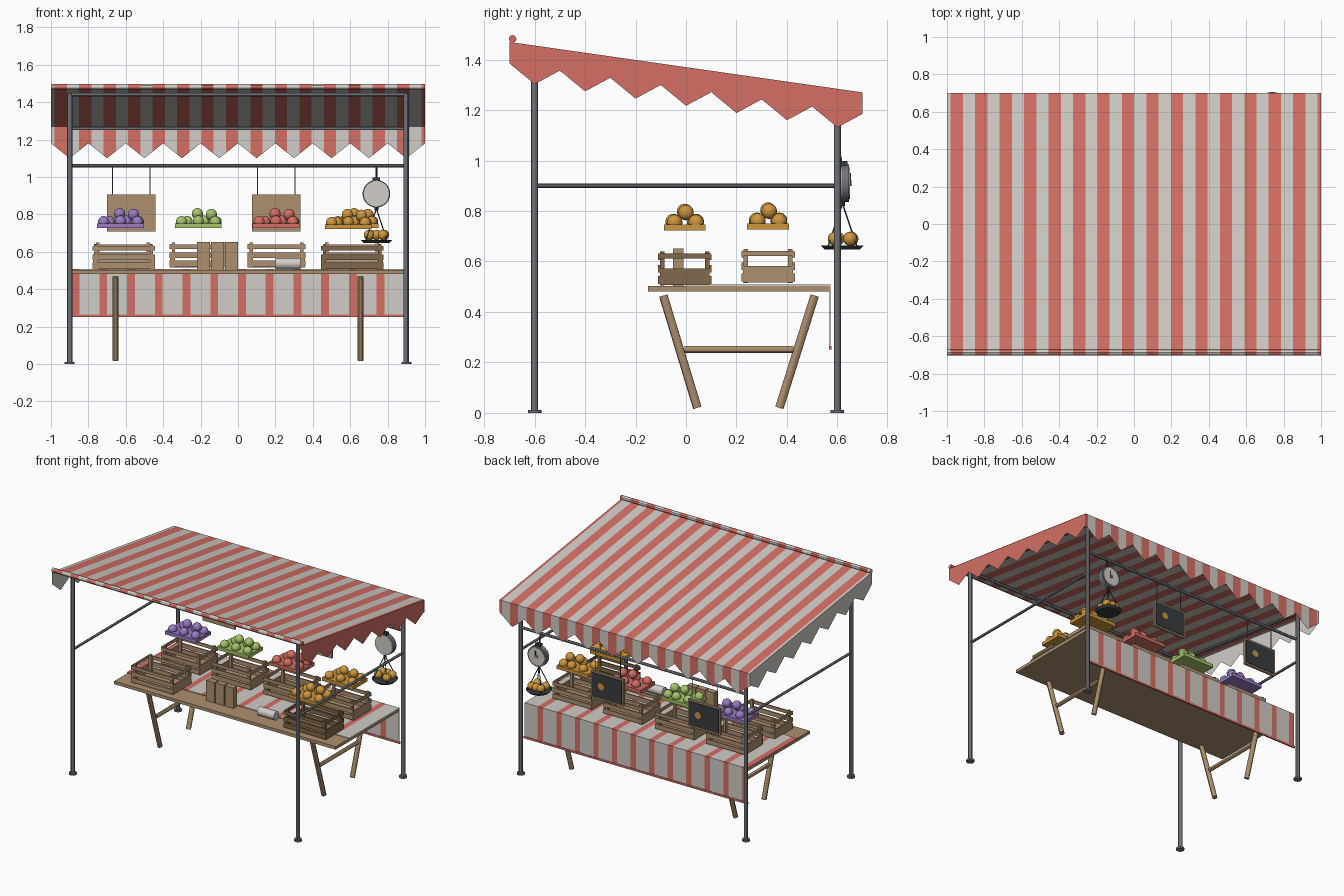
import bpy, bmesh, math
from mathutils import Vector, Matrix

if "Cube" in bpy.data.objects:
    bpy.data.objects.remove(bpy.data.objects["Cube"])

COL = {"red": (.66, .16, .13), "white": (.64, .61, .57), "wood": (.42, .28, .16),
       "dark_wood": (.22, .14, .07), "metal": (.16, .17, .19), "orange": (.62, .31, .05),
       "green": (.38, .56, .15), "purple": (.32, .2, .55), "slate": (.04, .045, .05)}
MATS = {}
for n, c in COL.items():
    MATS[n] = bpy.data.materials.new(n)
    MATS[n].diffuse_color = (*c, 1)


class Part:
    """Collects primitives into one named object."""
    def __init__(self, name, *mats, smooth=False):
        self.name, self.mats, self.smooth = name, list(mats), smooth
        self.bm = bmesh.new()

    def paint(self, verts, mat):
        for f in {f for v in verts for f in v.link_faces}:
            f.material_index = mat
            f.smooth = self.smooth

    def box(self, c, s, mat=0):
        m = Matrix.Translation(c) @ Matrix.Diagonal((*s, 1))
        self.paint(bmesh.ops.create_cube(self.bm, size=1, matrix=m)["verts"], mat)

    def rod(self, a, b, r, mat=0, n=12, r2=None):
        a, b = Vector(a), Vector(b)
        q = (b - a).to_track_quat('Z', 'Y').to_matrix().to_4x4()
        m = Matrix.Translation((a + b) / 2) @ q
        self.paint(bmesh.ops.create_cone(self.bm, cap_ends=True, segments=n, radius1=r,
                   radius2=r if r2 is None else r2, depth=(b - a).length, matrix=m)["verts"], mat)

    def ball(self, c, r, mat=0):
        self.paint(bmesh.ops.create_uvsphere(self.bm, u_segments=14, v_segments=9, radius=r,
                   matrix=Matrix.Translation(c))["verts"], mat)

    def quad(self, pts, mat=0):
        f = self.bm.faces.new([self.bm.verts.new(p) for p in pts])
        f.material_index = mat

    def done(self):
        me = bpy.data.meshes.new(self.name)
        self.bm.to_mesh(me)
        self.bm.free()
        for m in self.mats:
            me.materials.append(MATS[m])
        ob = bpy.data.objects.new(self.name, me)
        bpy.context.collection.objects.link(ob)
        if self.smooth:
            bpy.ops.object.select_all(action='DESELECT')
            ob.select_set(True)
            bpy.context.view_layer.objects.active = ob
            bpy.ops.object.shade_smooth_by_angle()
        return ob


# Stripe rule shared by roof, roll and rear valance
P = .1308
def is_red(x): return 0 if ((x + .98) / P) % 1 < .5 else 1
def roof_z(y): return 1.47 - (y + .7) / 7
def tooth(t):
    """Zigzag 0..1: points at odd tenths, valleys at even tenths."""
    return 1 - abs((t / .1) % 2 - 1)

cuts = sorted({-1.0, 1.0} | {round(-.98 + P / 2 * i, 4) for i in range(31)})
p = Part("canopy_roof", "red", "white")
roll = Part("canopy_front_roll", "red", "white", smooth=True)
for a, b in zip(cuts, cuts[1:]):
    k = is_red((a + b) / 2)
    p.quad([(a, -.7, 1.47), (b, -.7, 1.47), (b, .7, 1.27), (a, .7, 1.27)], k)
    roll.rod((a, -.687, 1.482), (b, -.687, 1.482), .015, k)
p.done()
roll.done()

# Rear zigzag valance
vc = sorted(set(cuts) | {round(-1 + .1 * i, 4) for i in range(21)})
p = Part("rear_valance", "red", "white")
for a, b in zip(vc, vc[1:]):
    za, zb = [1.18 - .08 * tooth(x + 1) for x in (a, b)]
    p.quad([(b, .7, zb), (b, .7, 1.27), (a, .7, 1.27), (a, .7, za)], is_red((a + b) / 2))
p.done()

# Side zigzag valances, one red and one white
for s, n, m in ((1, "right", "red"), (-1, "left", "white")):
    p = Part(n + "_valance", m)
    for i in range(14):
        a, b = -.7 + .1 * i, -.6 + .1 * i
        za, zb = [roof_z(y) - .085 - .068 * (j % 2) for y, j in ((a, i), (b, i + 1))]
        p.quad([(s * .998, a, za), (s * .998, b, zb),
                (s * .998, b, roof_z(b)), (s * .998, a, roof_z(a))])
    p.done()

# Metal frame
p = Part("tube_frame", "metal", smooth=True)
for x in (-.9, .9):
    for y in (-.6, .6):
        p.rod((x, y, 0), (x, y, roof_z(y) - .01), .014)
        p.rod((x, y, 0), (x, y, .012), .027, n=16)
    p.rod((x, -.6, .9), (x, .6, .9), .009)
    p.rod((x, -.6, 1.435), (x, .6, 1.262), .009)
for y, z in ((-.6, 1.44), (.6, 1.26), (.6, 1.06)):
    p.rod((-.9, y, z), (.9, y, z), .01)
p.done()

# Table with trestle legs
p = Part("table_top", "wood")
p.box((0, .21, .492), (1.77, .72, .022))
p.done()
p = Part("trestle_legs", "wood", smooth=True)
for x in (-.655, .655):
    p.rod((x, .045, .02), (x, -.09, .465), .017)
    p.rod((x, .37, .02), (x, .51, .465), .017)
    p.rod((x, -.005, .252), (x, .425, .252), .014)
p.done()

# Striped table cloth, laid over the rear half and hanging down
p = Part("table_cloth", "red", "white")
n = 12
for i in range(n):
    x0 = -.89 + 1.78 / n * i
    x1, xm = x0 + 1.78 / n, x0 + .042
    for a, b, k in ((x0, xm, 0), (xm, x1, 1)):
        p.box(((a + b) / 2, .287, .506), (b - a, .57, .005), k)
        p.box(((a + b) / 2, .571, .387), (b - a, .005, .243), k)
p.box((0, .571, .258), (1.79, .01, .014), 0)
p.done()


def crate(name, x, y, z, w, mat):
    p, d, h = Part(name, mat), .21, .135
    p.box((x, y, z + .006), (w - .02, d - .02, .01))
    for s in (-1, 1):
        for t in (-1, 1):
            p.box((x + s * (w / 2 - .02), y + t * (d / 2 - .016), z + h / 2), (.018, .018, h))
        for zz, hh in ((.022, .032), (.066, .03), (.112, .022)):      # long slats
            p.box((x, y + s * (d / 2 - .004), z + zz), (w, .01, hh))
        p.box((x + s * (w / 2 - .006), y, z + .034), (.01, d - .012, .066))  # end panel
        p.box((x + s * (w / 2 - .006), y, z + .117), (.01, d, .02))
    p.done()


def fruit_tray(name, x, y, mat, lift=0):
    p = Part(name, mat, smooth=True)
    z = .72 + lift
    p.box((x, y, z + .014), (.25, .165, .024))
    for dx, dy, dz in ((-.09, -.045, .035), (0, -.045, .038), (.09, -.04, .035), (-.06, .04, .036),
                       (.03, .045, .038), (.095, .045, .035), (-.005, 0, .078), (.07, .005, .074)):
        p.ball((x + dx, y + dy, z + dz), .031)
    p.done()


XS = (-.615, -.21, .205, .61)
for i, x in enumerate(XS):
    crate("rear_crate_%d" % (i + 1), x, .325, .515, .31, "wood")
crate("front_crate_left", -.61, -.005, .505, .335, "wood")
crate("front_crate_right", .61, -.005, .505, .335, "dark_wood")
for n, x, m in (("purple", -.628, "purple"), ("green", -.212, "green"),
                ("red", .203, "red"), ("orange", .625, "orange")):
    fruit_tray(n + "_fruit_tray", x, .325, m, .005)
fruit_tray("front_orange_fruit_tray", .59, -.005, "orange")

# Paper bags and paper roll
p = Part("paper_bags", "wood")
for x in (-.185, -.11, -.035):
    p.box((x, -.03, .577), (.069, .042, .148))
p.done()
p = Part("paper_roll", "white", smooth=True)
p.rod((.2, -.04, .537), (.335, -.04, .537), .031, n=20)
p.done()

# Hanging price boards
for n, x in (("left", -.57), ("right", .205)):
    p = Part(n + "_price_board", "wood", "slate", "orange", "metal")
    p.box((x, .6, .807), (.26, .016, .196))
    p.box((x, .6095, .807), (.236, .006, .172), 1)
    p.rod((x + .045, .611, .81), (x + .045, .615, .81), .025, 2, 16)
    for s in (-.1, .1):
        p.rod((x + s, .6, .9), (x + s, .6, 1.06), .003, 3, 6)
    p.done()

# Hanging scale with dial, wires, pan and fruit
p = Part("hanging_scale", "metal", "white", "slate", "red", "orange", smooth=True)
X, Y = .74, .62
p.rod((X, Y, .97), (X, .6, 1.065), .005, 2, 8)
p.box((X, Y + .005, .985), (.04, .03, .025), 2)
p.rod((X, .605, .91), (X, .642, .91), .07, 1, 28)
p.rod((X, .616, .91), (X, .646, .91), .074, 0, 28)
p.rod((X, .643, .91), (X, .649, .91), .063, 1, 28)
p.box((X + .008, .651, .925), (.008, .004, .05), 2)
p.rod((X, .648, .91), (X, .656, .91), .01, 3, 10)
p.rod((X, Y, .82), (X, Y, .85), .01, 2, 8)
for i in range(4):
    a = math.pi / 4 + i * math.pi / 2
    p.rod((X, Y, .83), (X + .08 * math.cos(a), Y + .08 * math.sin(a), .662), .003, 2, 6)
p.rod((X, Y, .648), (X, Y, .664), .07, 2, 24, .086)
for dx, dy in ((-.04, -.02), (.035, -.03), (0, .035), (.04, .03), (-.035, .03)):
    p.ball((X + dx, Y + dy, .69), .028, 4)
p.done()

for m in bpy.data.materials:
    if m.users and not m.is_grease_pencil:
        m.use_nodes = True
        m.node_tree.nodes["Principled BSDF"].inputs["Base Color"].default_value = m.diffuse_color
